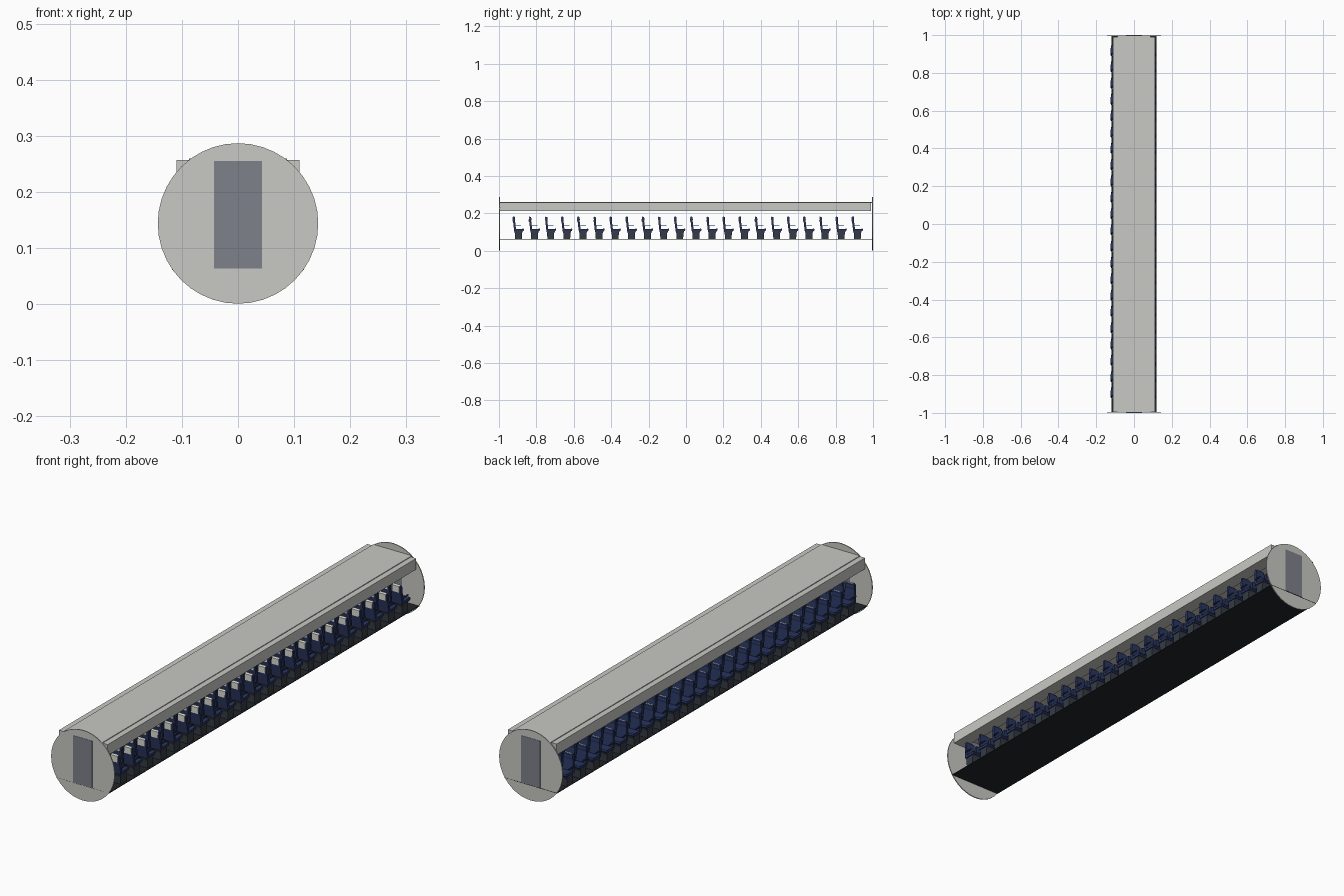
import bpy, bmesh, math
from mathutils import Matrix

if "Cube" in bpy.data.objects:
    bpy.data.objects.remove(bpy.data.objects["Cube"], do_unlink=True)


def material(name, color):
    m = bpy.data.materials.new(name)
    m.use_nodes = True
    m.diffuse_color = (*color, 1)
    bsdf = next(n for n in m.node_tree.nodes if n.type == 'BSDF_PRINCIPLED')
    bsdf.inputs["Base Color"].default_value = (*color, 1)
    return m


PANEL = material("warm_light_grey", (0.58, 0.58, 0.55))
DOOR = material("slate_grey", (0.21, 0.22, 0.255))
FLOOR = material("charcoal_carpet", (0.016, 0.019, 0.023))
FABRIC = material("navy_fabric", (0.022, 0.036, 0.115))
FRAME = material("dark_steel", (0.036, 0.044, 0.058))
COVER = material("off_white_cloth", (0.66, 0.66, 0.6))


def finish(name, bm, mat):
    bmesh.ops.recalc_face_normals(bm, faces=bm.faces)
    mesh = bpy.data.meshes.new(name)
    bm.to_mesh(mesh)
    bm.free()
    mesh.materials.append(mat)
    obj = bpy.data.objects.new(name, mesh)
    bpy.context.collection.objects.link(obj)
    return obj


def extrude(name, profile, x0, x1, mat, taper=0):
    """Extrude a (y, z) side profile from x0 to x1."""
    bm = bmesh.new()
    top = max(z for y, z in profile)
    low = min(z for y, z in profile)
    ends = []
    for x, s in ((x0, 1), (x1, -1)):
        ends.append([bm.verts.new((x + s * taper * (z - low) / (top - low), y, z))
                     for y, z in profile])
    a, b = ends
    bm.faces.new(a)
    bm.faces.new(b)
    for i in range(len(a)):
        j = (i + 1) % len(a)
        bm.faces.new((a[i], a[j], b[j], b[i]))
    return finish(name, bm, mat)


def box(name, x, y, z, mat):
    profile = [(y[0], z[0]), (y[1], z[0]), (y[1], z[1]), (y[0], z[1])]
    return extrude(name, profile, x[0], x[1], mat)


# Round end bulkheads with a door panel in each
for end, s in (("front", -1), ("rear", 1)):
    bm = bmesh.new()
    place = Matrix.Translation((0, s * 0.997, 0.144)) @ Matrix.Rotation(math.pi / 2, 4, 'X')
    bmesh.ops.create_cone(bm, cap_ends=True, segments=40, radius1=0.143,
                          radius2=0.143, depth=0.004, matrix=place)
    finish(end + "_bulkhead", bm, PANEL)
    y = sorted((s * 0.994, s))
    box(end + "_door", (-0.043, 0.043), y, (0.064, 0.255), DOOR)

# Floor, ceiling and overhead lockers
box("floor", (-0.118, 0.118), (-0.999, 0.999), (0.061, 0.064), FLOOR)
box("ceiling", (-0.087, 0.087), (-0.996, 0.996), (0.254, 0.26), PANEL)
for side, s in (("left", 1), ("right", -1)):
    box(side + "_overhead_locker", sorted((s * 0.055, s * 0.11)),
        (-0.996, 0.99), (0.212, 0.257), PANEL)

# Seats: two pairs across, repeated along the cabin
ROWS, PITCH, FIRST, WIDTH = 22, 0.0863, -0.897, 0.048
BACK = [(-0.022, 0.108), (-0.011, 0.108), (-0.017, 0.16), (-0.016, 0.166),
        (-0.017, 0.179), (-0.021, 0.182), (-0.027, 0.18), (-0.028, 0.16)]
CUSHION = [(-0.022, 0.106), (0.027, 0.106), (0.031, 0.111),
           (0.029, 0.118), (-0.018, 0.115)]
PEDESTAL = [(-0.017, 0.064), (0.019, 0.064), (0.02, 0.094),
            (0.025, 0.106), (-0.022, 0.106), (-0.018, 0.094)]
ARM = [(-0.022, 0.131), (0.016, 0.131), (0.016, 0.135), (-0.022, 0.136)]
CLOTH = [(-0.0285, 0.156), (-0.0305, 0.156), (-0.0295, 0.181), (-0.021, 0.1845),
         (-0.019, 0.183), (-0.027, 0.1805)]


def repeat_rows(obj):
    obj.location.y = FIRST
    mod = obj.modifiers.new("rows", 'ARRAY')
    mod.count = ROWS
    mod.use_relative_offset = False
    mod.use_constant_offset = True
    mod.constant_offset_displace = (0, PITCH, 0)


COLUMNS = {"right_window": -0.098, "right_aisle": -0.046,
           "left_aisle": 0.039, "left_window": 0.091}
for label, cx in COLUMNS.items():
    def span(width):
        return cx - width / 2, cx + width / 2
    parts = [
        extrude(label + "_seat_back", BACK, *span(WIDTH), FABRIC, 0.004),
        extrude(label + "_seat_cushion", CUSHION, *span(WIDTH), FABRIC),
        extrude(label + "_seat_pedestal", PEDESTAL, *span(0.04), FRAME),
        extrude(label + "_headrest_cover", CLOTH, *span(0.03), COVER),
    ]
    for name, s in (("_inner_arm", -1), ("_outer_arm", 1)):
        ax = cx + s * 0.0245
        parts.append(extrude(label + name, ARM, ax - 0.002, ax + 0.002, FABRIC))
    for part in parts:
        repeat_rows(part)
